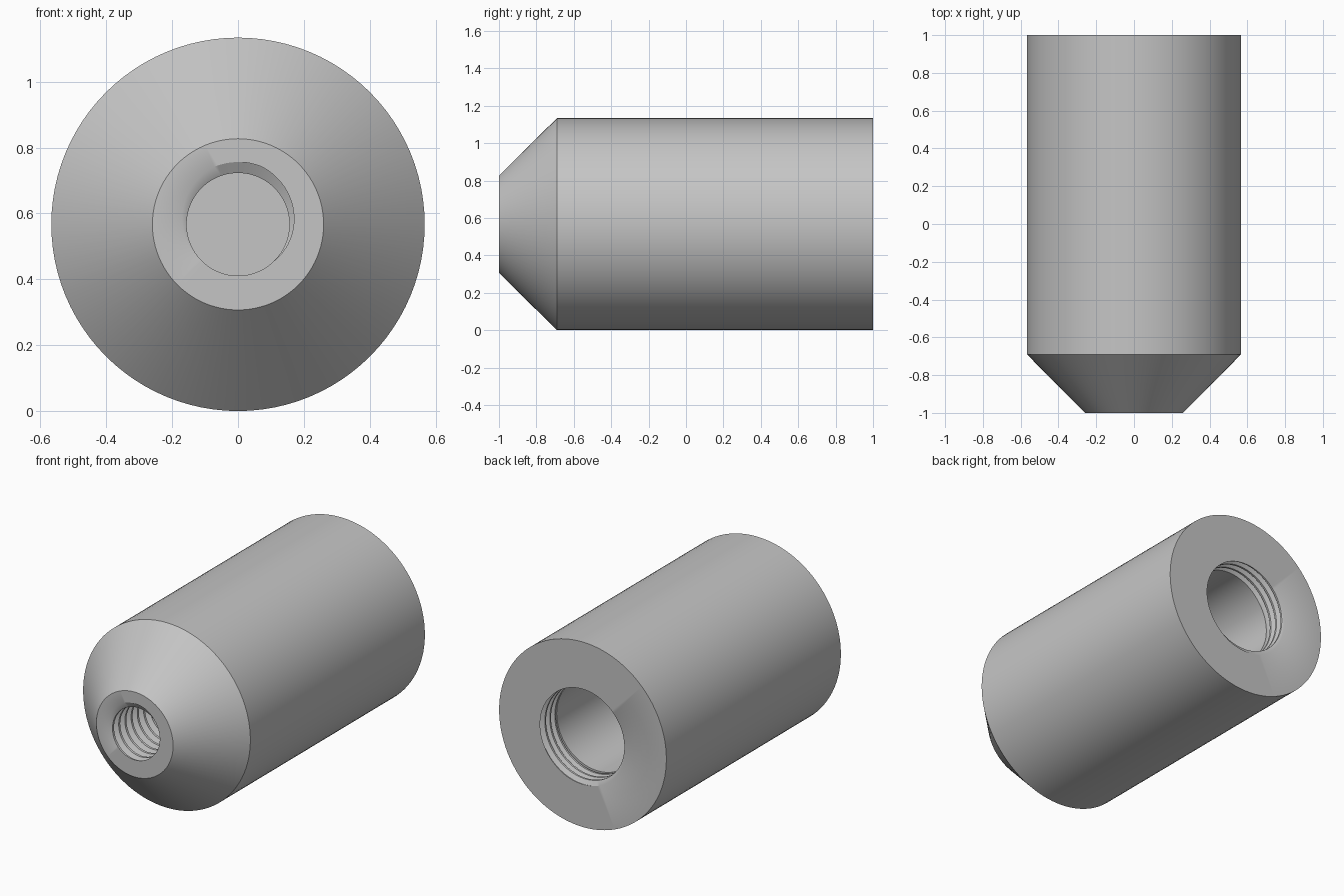
import bpy
import bmesh
from math import cos, sin, pi, tau

cube = bpy.data.objects.get("Cube")
if cube:
    bpy.data.objects.remove(cube)

SEGMENTS = 96
RADIUS = 0.567


def thread(angle, y_high, y_low, y_root, root_angle, crest, depth, pitch):
    """Outline (y, r) of a helical V thread cut by the plane at this angle."""
    shift = (angle - root_angle) / tau

    def radius(y):
        u = (y - y_root) / pitch + shift
        u = abs(u - round(u))
        return crest + depth * min(1, max(0, (0.375 - u) / 0.3125))

    ys = [y_high]
    first = int((y_high - y_root) / pitch) + 3
    last = int((y_low - y_root) / pitch) - 3
    for turn in range(first, last, -1):
        for u in (0.375, 0.0625, -0.0625, -0.375):
            y = y_root + pitch * (turn + u - shift)
            ys.append(min(y_high, max(y_low, y)))
    ys.append(y_low)
    return [(y, radius(y)) for y in ys]


def outline(angle):
    """Section of the whole sleeve, from the front hole floor to the rear one."""
    return (
        [(-0.4, 0), (-0.4, 0.156), (-0.48, 0.156)]
        + thread(angle, -0.48, -1, -1, pi / 2, 0.156, 0.033, 0.06)
        + [(-1, 0.26), (-0.69, RADIUS), (1, RADIUS)]
        + thread(angle, 1, 0.855, 1, 3 * pi / 2, 0.278, 0.027, 0.048)
        + [(0.855, 0.278), (0, 0.278), (0, 0)]
    )


# Sweep the section round the long axis
bm = bmesh.new()
columns = []
for i in range(SEGMENTS + 1):
    a = tau * i / SEGMENTS
    columns.append([bm.verts.new((r * cos(a), y, RADIUS + r * sin(a)))
                    for y, r in outline(a)])
for left, right in zip(columns, columns[1:]):
    for j in range(len(left) - 1):
        bm.faces.new((left[j], left[j + 1], right[j + 1], right[j]))
bmesh.ops.remove_doubles(bm, verts=bm.verts, dist=1e-5)
bmesh.ops.recalc_face_normals(bm, faces=bm.faces)

mesh = bpy.data.meshes.new("threaded_sleeve")
bm.to_mesh(mesh)
bm.free()
sleeve = bpy.data.objects.new("threaded_sleeve", mesh)
bpy.context.collection.objects.link(sleeve)

# Plain grey metal
grey = bpy.data.materials.new("light_grey")
grey.use_nodes = True
color = (0.56, 0.56, 0.56, 1)
grey.diffuse_color = color
grey.node_tree.nodes["Principled BSDF"].inputs["Base Color"].default_value = color
mesh.materials.append(grey)

# Smooth round walls, crisp rims and thread edges
bpy.ops.object.select_all(action="DESELECT")
sleeve.select_set(True)
bpy.context.view_layer.objects.active = sleeve
bpy.ops.object.shade_smooth_by_angle(angle=pi / 6)
